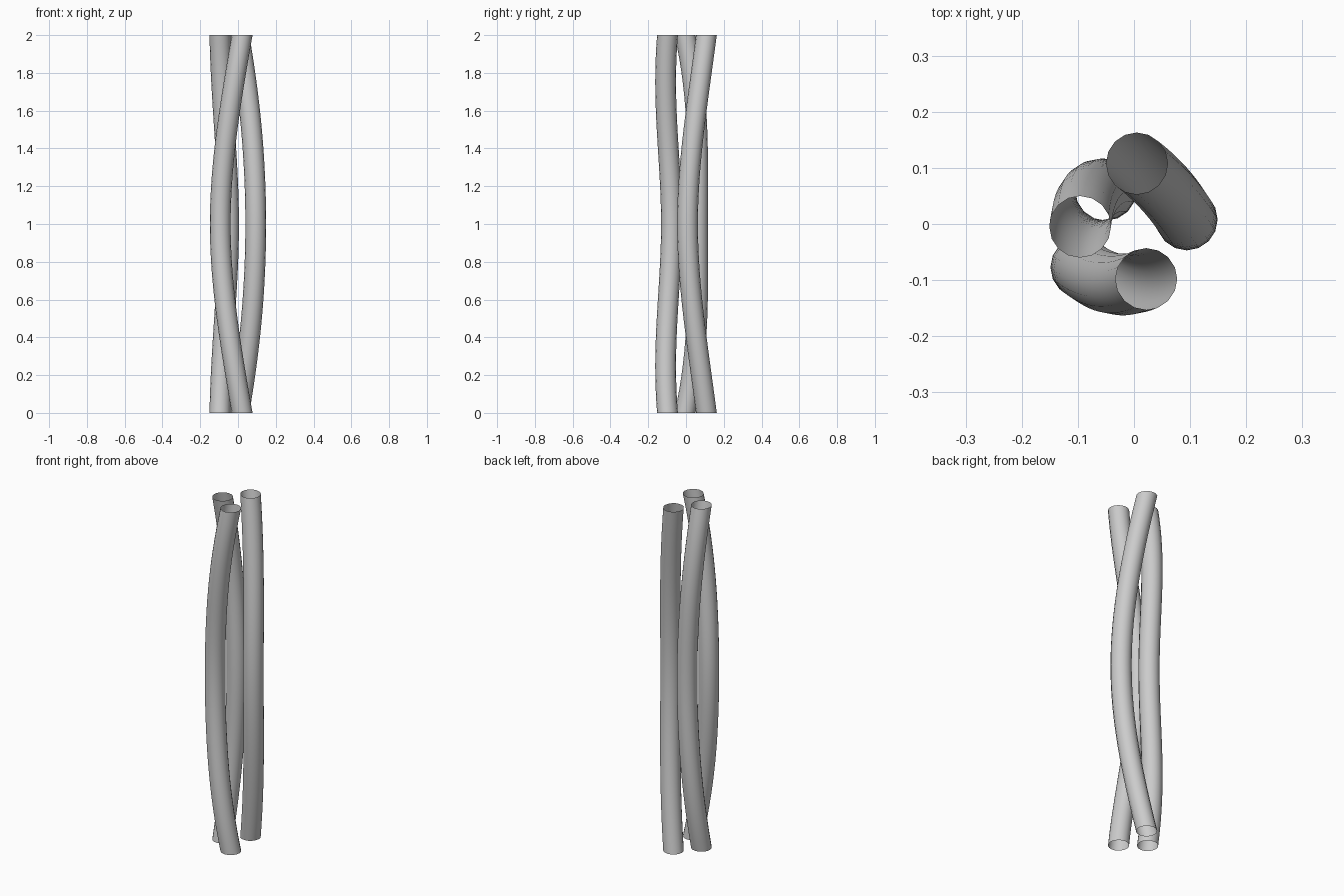
import bpy, bmesh, math
from mathutils import Vector

if "Cube" in bpy.data.objects:
    bpy.data.objects.remove(bpy.data.objects["Cube"])

SIDES, RINGS, RADIUS = 16, 32, 0.055


def strand(name, end, mid, bow):
    """Open tube, mirrored about z = 1, bending from end to mid and back."""
    end, mid, bow = Vector(end), Vector(mid), Vector(bow)
    bm = bmesh.new()
    rings = []
    for i in range(RINGS + 1):
        z = 2 * i / RINGS
        t = abs(z - 1)
        f = 1.5 * t ** 2 - 0.5 * t ** 3
        c = mid.lerp(end, f) + bow * 4 * f * (1 - f)
        rings.append([bm.verts.new((c.x + RADIUS * math.cos(a),
                                    c.y + RADIUS * math.sin(a), z))
                      for a in (2 * math.pi * k / SIDES for k in range(SIDES))])
    for low, high in zip(rings, rings[1:]):
        for k in range(SIDES):
            n = (k + 1) % SIDES
            bm.faces.new((low[k], low[n], high[n], high[k])).smooth = True
    mesh = bpy.data.meshes.new(name)
    bm.to_mesh(mesh)
    bm.free()
    obj = bpy.data.objects.new(name, mesh)
    bpy.context.collection.objects.link(obj)
    return obj


# Three interwoven open strands
strand("right_strand", (0.005, 0.108), (0.094, 0.008), (0.006, 0.003))
strand("back_strand", (-0.096, -0.005), (-0.05, 0.061), (-0.008, 0.02))
strand("front_strand", (0.022, -0.098), (-0.094, -0.077), (0.0, -0.019))
